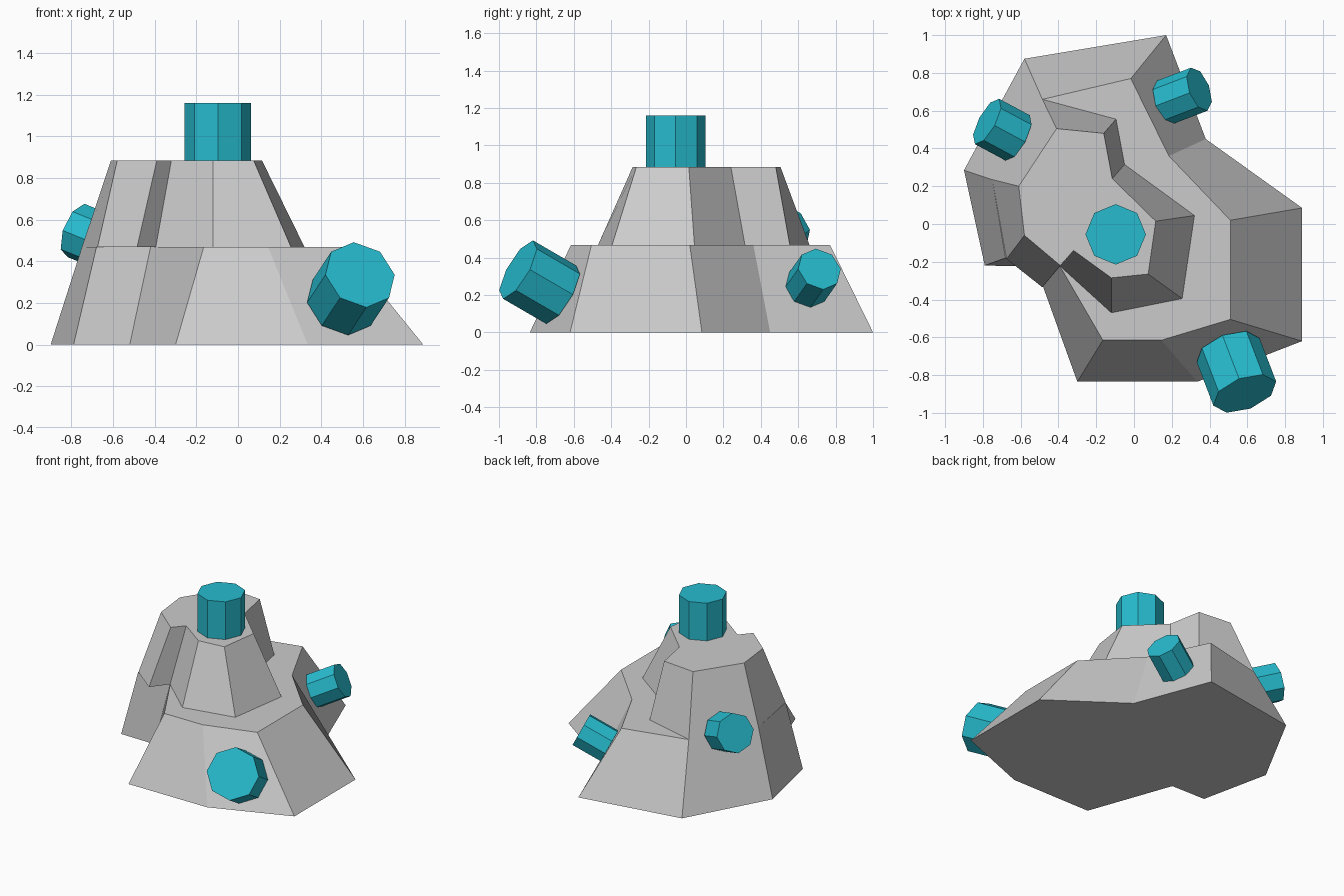
import bpy
import bmesh
from mathutils import Matrix, Vector

if "Cube" in bpy.data.objects:
    bpy.data.objects.remove(bpy.data.objects["Cube"])

teal = bpy.data.materials.new("teal")
teal.diffuse_color = (0.02, 0.50, 0.62, 1)
teal.use_nodes = True
teal.node_tree.nodes["Principled BSDF"].inputs["Base Color"].default_value = teal.diffuse_color


def finish(bm, name):
    bmesh.ops.recalc_face_normals(bm, faces=bm.faces)
    mesh = bpy.data.meshes.new(name)
    bm.to_mesh(mesh)
    bm.free()
    obj = bpy.data.objects.new(name, mesh)
    bpy.context.collection.objects.link(obj)
    return obj


def tier(name, low, high, z0, z1):
    """Flat-topped block lofted between two outlines."""
    bm = bmesh.new()
    a = [bm.verts.new((x, y, z0)) for x, y in low]
    b = [bm.verts.new((x, y, z1)) for x, y in high]
    n = len(a)
    bm.faces.new(a[::-1])
    bm.faces.new(b)
    for i in range(n):
        j = (i + 1) % n
        bm.faces.new((a[i], a[j], b[j], b[i]))
    return finish(bm, name)


def peg(name, base, direction, radius, length):
    """Eight-sided peg standing on a surface point along its normal."""
    d = Vector(direction).normalized()
    bm = bmesh.new()
    bmesh.ops.create_cone(bm, cap_ends=True, segments=8, radius1=radius,
                          radius2=radius, depth=length)
    turn = d.to_track_quat('Z', 'Y').to_matrix().to_4x4()
    bm.transform(Matrix.Translation(Vector(base) + d * length / 2) @ turn)
    finish(bm, name).data.materials.append(teal)


# Stepped rock body
tier("lower_rock",
     [(-.90, .285), (-.79, -.22), (-.52, -.225), (-.30, -.835), (.335, -.835),
      (.89, -.62), (.89, .085), (.38, .45), (.17, 1.0), (-.58, .875)],
     [(-.75, .235), (-.68, -.18), (-.42, -.175), (-.165, -.615), (.145, -.615),
      (.51, -.505), (.51, .02), (.185, .36), (-.017, .77), (-.485, .66)],
     0, .468)
tier("upper_rock",
     [(-.75, .235), (-.675, -.185), (-.485, -.335), (-.395, -.22), (-.12, -.47),
      (.255, -.395), (.32, .045), (-.05, .315), (-.095, .555), (-.485, .66)],
     [(-.61, .20), (-.58, -.06), (-.39, -.22), (-.32, -.14), (-.12, -.285),
      (.075, -.265), (.115, .015), (-.115, .24), (-.16, .48), (-.41, .505)],
     .468, .885)

# Pegs on the top and sides
peg("top_peg", (-.097, -.055, .88), (0, 0, 1), .16, .28)
peg("front_peg", (.4985, -.668, .202), (.314, -.821, .477), .178, .28)
peg("back_peg", (.166, .645, .242), (.834, .319, .449), .122, .215)
peg("left_peg", (-.616, .456, .483), (-.83, .445, .335), .136, .195)
